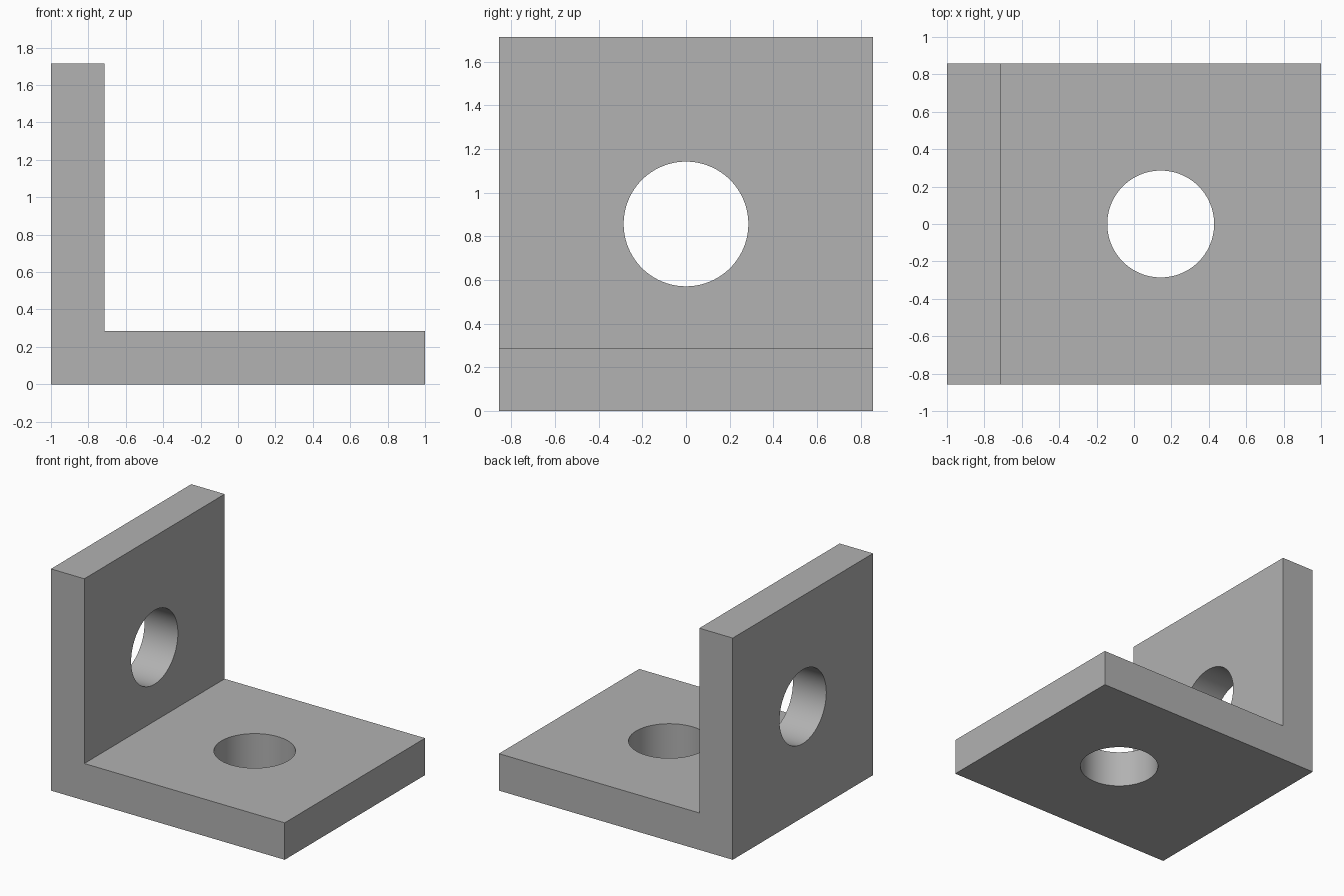
import bpy
import bmesh
import math

cube = bpy.data.objects.get("Cube")
if cube:
    bpy.data.objects.remove(cube, do_unlink=True)

UNIT = 2 / 7              # plate thickness and hole radius
HALF_WIDTH = 3 * UNIT
HEIGHT = 6 * UNIT

grey = bpy.data.materials.new("plain grey")
grey.use_nodes = True
colour = (0.445, 0.445, 0.445, 1)
grey.diffuse_color = colour
grey.node_tree.nodes["Principled BSDF"].inputs["Base Color"].default_value = colour

# L-shaped bracket: side profile extruded along its width
profile = [(-1, 0), (1, 0), (1, UNIT), (UNIT - 1, UNIT), (UNIT - 1, HEIGHT), (-1, HEIGHT)]
bm = bmesh.new()
face = bm.faces.new([bm.verts.new((x, -HALF_WIDTH, z)) for x, z in profile])
extruded = bmesh.ops.extrude_face_region(bm, geom=[face], use_keep_orig=True)
bmesh.ops.translate(bm, vec=(0, 2 * HALF_WIDTH, 0),
                    verts=[g for g in extruded["geom"] if isinstance(g, bmesh.types.BMVert)])
bmesh.ops.recalc_face_normals(bm, faces=bm.faces[:])
mesh = bpy.data.meshes.new("angle_bracket")
bm.to_mesh(mesh)
bm.free()
mesh.materials.append(grey)
bracket = bpy.data.objects.new("angle_bracket", mesh)
bpy.context.collection.objects.link(bracket)


# Round holes through both plates
def drill(name, location, rotation):
    bpy.ops.mesh.primitive_cylinder_add(vertices=96, radius=UNIT, depth=2 * UNIT,
                                        location=location, rotation=rotation)
    cutter = bpy.context.object
    cutter.name = name
    cutter.hide_render = True
    cutter.data.materials.append(grey)
    cut = bracket.modifiers.new(name, "BOOLEAN")
    cut.operation = "DIFFERENCE"
    cut.solver = "EXACT"
    cut.object = cutter
    bpy.context.view_layer.objects.active = bracket
    bpy.ops.object.modifier_apply(modifier=cut.name)
    bpy.data.objects.remove(cutter, do_unlink=True)


drill("base_hole", (UNIT / 2, 0, UNIT / 2), (0, 0, 0))
drill("wall_hole", (UNIT / 2 - 1, 0, HEIGHT / 2), (0, math.pi / 2, 0))

# Smooth hole walls, sharp plate edges
bpy.ops.object.select_all(action="DESELECT")
bracket.select_set(True)
bpy.context.view_layer.objects.active = bracket
bpy.ops.object.shade_smooth_by_angle(angle=math.radians(30))
